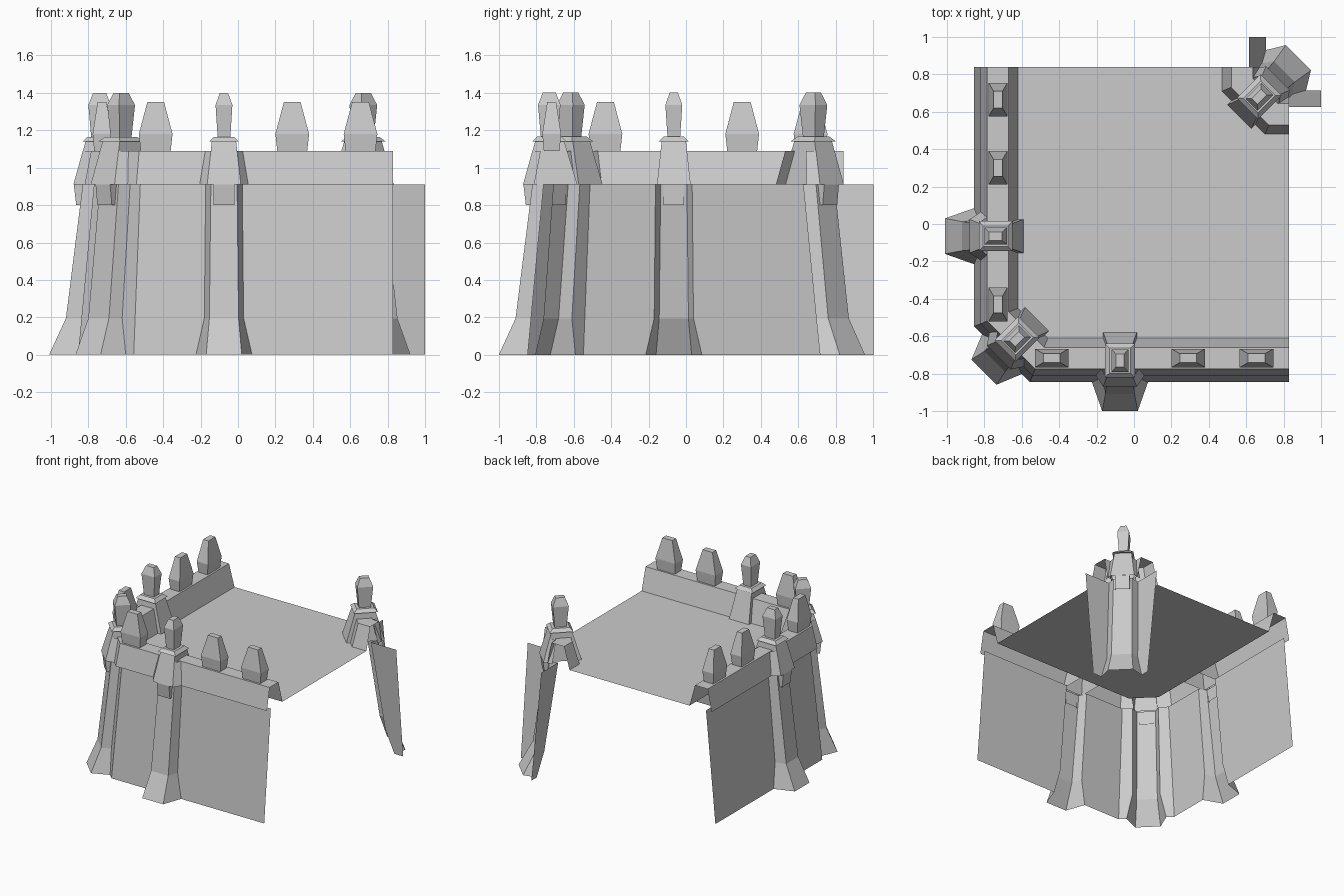
import bpy
from mathutils import Vector

if "Cube" in bpy.data.objects:
    bpy.data.objects.remove(bpy.data.objects["Cube"])

R = 0.70711
FLOOR_Z = 0.91


def loft(name, levels, closed=False, cap=False):
    """Skin rows of 3D points; rows run clockwise seen from above."""
    n = len(levels[0])
    verts = [p for row in levels for p in row]
    faces = []
    for k in range(len(levels) - 1):
        for i in range(n if closed else n - 1):
            j = (i + 1) % n
            faces.append((k * n + i, (k + 1) * n + i, (k + 1) * n + j, k * n + j))
    if cap:
        faces.append(tuple(range(len(verts) - 1, len(verts) - n - 1, -1)))
    mesh = bpy.data.meshes.new(name)
    mesh.from_pydata(verts, [], faces)
    obj = bpy.data.objects.new(name, mesh)
    bpy.context.collection.objects.link(obj)
    return obj


def local(frame, s, d):
    """Point s sideways and d outward from a frame (centre, outward)."""
    (cx, cy), (ox, oy) = frame
    return (cx + ox * d - oy * s, cy + oy * d + ox * s)


def mirror(p):
    return (p[1] - 0.01, p[0] + 0.01)


def at(points, z):
    return [(x, y, z) for x, y in points]


def ring(frame, hs, d0, d1, z):
    return at([local(frame, s, d) for s, d in
               ((hs, d1), (-hs, d1), (-hs, d0), (hs, d0))], z)


FRONT = ((-0.075, -0.73), (0, -1))
LEFT = ((-0.74, -0.065), (-1, 0))
CORNER = ((-0.625, -0.615), (-R, -R))
INNER = ((0.67, 0.68), (R, R))


# Centre-line paths at outward offset d
def outer_half(d):
    y = -0.73 - d
    return (0.83, y), (-1.24 - d / R - y, y)


def outer_path(d):
    half = list(outer_half(d))
    return half + [mirror(p) for p in reversed(half)]


def inner_path(d):
    x = 0.59 + d
    bend = (x, 1.35 + d / R - x)
    return [(x, 0.84), bend, mirror((bend[0], bend[1])), (0.83, 0.60 + d)]


# Courtyard floor
loop = outer_path(-0.12) + inner_path(-0.12)
mesh = bpy.data.meshes.new("floor")
mesh.from_pydata(at(loop, FLOOR_Z), [], [tuple(reversed(range(len(loop))))])
bpy.context.collection.objects.link(bpy.data.objects.new("floor", mesh))

# Outer wall with buttresses: z, wall offset, back half width, front half width, front offset, corner front
SHAFT = [(0, .115, .15, .095, .27, .25),
         (.195, .097, .105, .078, .18, .17),
         (FLOOR_Z, .03, .098, .07, .09, .09)]
rows = []
for z, d, hb, hf, f, fc in SHAFT:
    end, bend = outer_half(d)
    half = [end] + [local(FRONT, s, e) for s, e in
                    ((hb, d), (hf, f), (-hf, f), (-hb, d))]
    half += [bend, local(CORNER, hb, d), local(CORNER, hf, fc)]
    rows.append(at(half + [mirror(p) for p in reversed(half)], z))
loft("outer_wall", rows)

# Inner-corner wall: z, wall offset, buttress side reach along wall, front half width, front offset
rows = []
for z, d, reach, hf, f in ((0, .115, .93, .095, .295),
                           (.195, .095, .86, .078, .19),
                           (FLOOR_Z, .025, .78, .07, .09)):
    x = 0.59 + d
    half = [(x, 1.0), (x, reach), local(INNER, hf, f)]
    rest = [mirror(p) for p in reversed(half)]
    rest[-1] = (1.0, rest[-1][1])
    rows.append(at(half + rest, z))
loft("inner_corner_wall", rows)

# Parapets, hollow underneath
PARAPET = [(.08, FLOOR_Z), (.045, 1.09), (-.07, 1.09), (-.12, FLOOR_Z)]
loft("outer_parapet", [at(outer_path(d), z) for d, z in PARAPET])
loft("inner_corner_parapet", [at(inner_path(d), z) for d, z in PARAPET])

# Buttress heads with pinnacles
for label, fr in (("front", FRONT), ("left", LEFT),
                  ("corner", CORNER), ("inner_corner", INNER)):
    # Saddle block over the parapet
    loft(label + "_saddle", [ring(fr, .09, -.15, .14, FLOOR_Z),
                             ring(fr, .065, -.08, .075, 1.14)], True)
    # Sloped flanks beside the block
    loft(label + "_collar", [
        at([local(fr, s, d) for s, d in ((hb, d0), (hf, d1), (-hf, d1), (-hb, d0))], z)
        for z, hb, d0, hf, d1 in ((FLOOR_Z, .13, .08, .09, .14),
                                  (1.09, .10, .045, .07, .09))])
    # Small tongue hanging below
    loft(label + "_tongue", [ring(fr, .055, .09, .125, .80),
                             ring(fr, .055, .09, .138, FLOOR_Z)], True)
    # Plinth and pinnacle
    loft(label + "_pinnacle", [ring(fr, hs, -hd, hd, z) for hs, hd, z in
         ((.065, .075, 1.14), (.08, .09, 1.14), (.055, .066, 1.165),
          (.034, .045, 1.165), (.045, .06, 1.335), (.022, .035, 1.40))], True, True)

# Merlons on both walls
for i, x in enumerate((-0.44, 0.29, 0.655)):
    c = (x, -0.717)
    for label, fr in (("front", (c, (0, -1))), ("left", (mirror(c), (-1, 0)))):
        loft("%s_merlon_%d" % (label, i), [ring(fr, hs, -hd, hd, z) for hs, hd, z in
             ((.08, .042, 1.09), (.09, .05, 1.18), (.045, .024, 1.35))], True, True)
